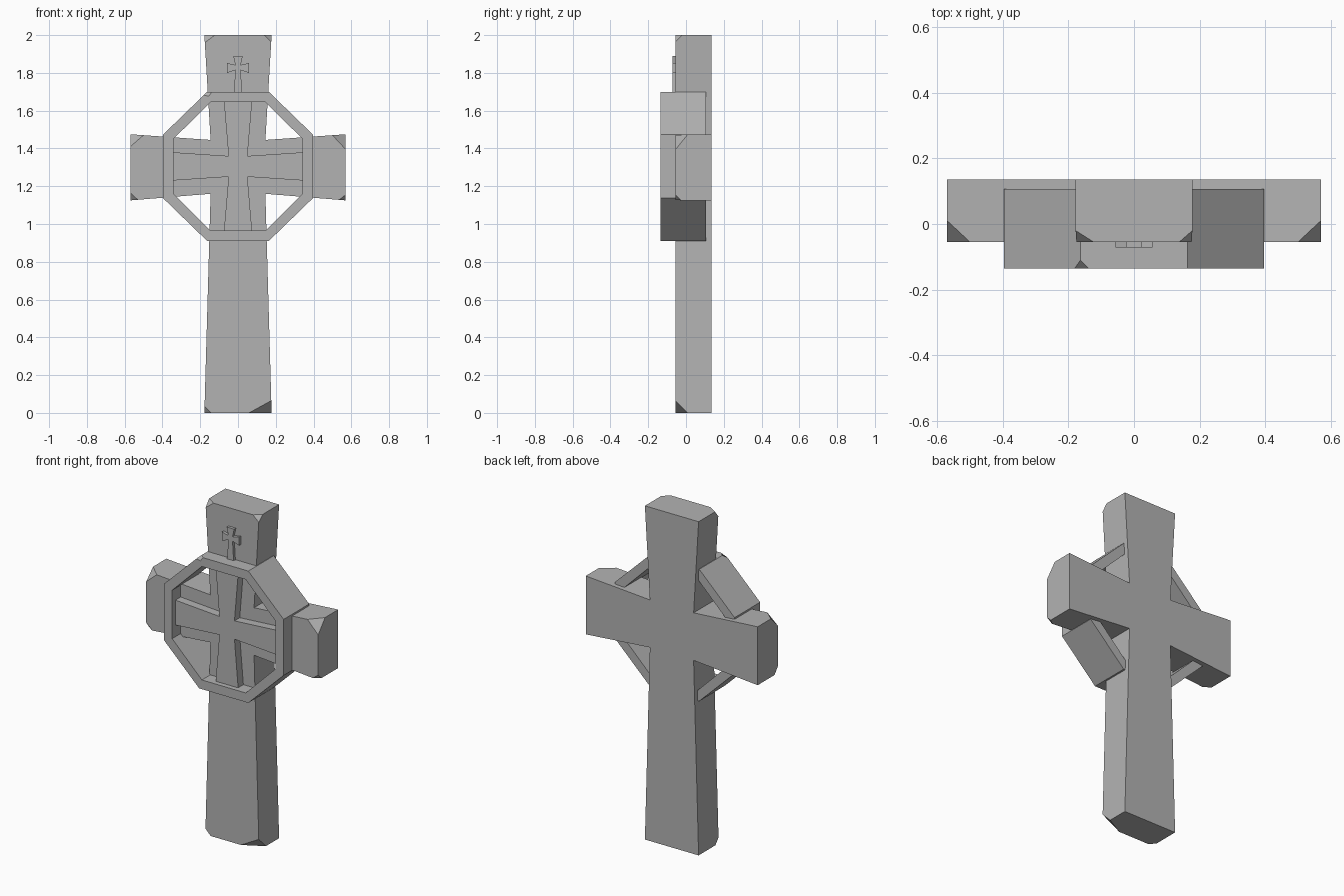
import bpy
import bmesh
from mathutils import Vector

if "Cube" in bpy.data.objects:
    bpy.data.objects.remove(bpy.data.objects["Cube"], do_unlink=True)

stone = bpy.data.materials.new("grey_stone")
stone.use_nodes = True
GREY = (0.45, 0.45, 0.45, 1)
stone.diffuse_color = GREY
stone.node_tree.nodes["Principled BSDF"].inputs["Base Color"].default_value = GREY


def finish(name, bm):
    bmesh.ops.recalc_face_normals(bm, faces=bm.faces[:])
    mesh = bpy.data.meshes.new(name)
    bm.to_mesh(mesh)
    bm.free()
    mesh.materials.append(stone)
    obj = bpy.data.objects.new(name, mesh)
    bpy.context.collection.objects.link(obj)
    return obj


def cross_outline(neck, shoulder, top, arm, foot):
    """Flared cross: neck half width, shoulder (low, high),
    top (half width, z), arm (x, low, high), foot (half width, z)."""
    right = [(foot[0], foot[1]), (neck, shoulder[0]), (arm[0], arm[1]),
             (arm[0], arm[2]), (neck, shoulder[1]), (top[0], top[1])]
    return right + [(-x, z) for x, z in reversed(right)]


def prism(outline, front, back):
    bm = bmesh.new()
    face = bm.faces.new([bm.verts.new((x, front, z)) for x, z in outline])
    made = bmesh.ops.extrude_face_region(bm, geom=[face], use_keep_orig=True)
    moved = [g for g in made["geom"] if isinstance(g, bmesh.types.BMVert)]
    bmesh.ops.translate(bm, verts=moved, vec=(0, back - front, 0))
    return bm


def nearest(bm, point):
    return min(bm.verts, key=lambda v: (v.co - Vector(point)).length)


def chip(bm, point, size):
    """Cut off a three-edged corner by the given lengths along x, y and z."""
    corner = nearest(bm, point)
    cuts = []
    for edge in list(corner.link_edges):
        d = edge.other_vert(corner).co - corner.co
        axis = max(range(3), key=lambda i: abs(d[i]))
        cuts.append(bmesh.utils.edge_split(edge, corner, size[axis] / d.length)[1])
    for a, b in ((0, 1), (1, 2), (2, 0)):
        shared = set(cuts[a].link_faces) & set(cuts[b].link_faces)
        bmesh.utils.face_split(shared.pop(), cuts[a], cuts[b])
    bmesh.ops.delete(bm, geom=[corner], context='VERTS')
    bm.faces.new(cuts)


# Main cross with chipped front corners
FRONT, BACK = -0.055, 0.135
body = prism(cross_outline(0.145, (1.16, 1.445), (0.178, 2.0),
                           (0.57, 1.125, 1.475), (0.178, 0)), FRONT, BACK)
for x, z, size in ((-0.178, 2.0, (0.055, 0.035, 0.04)),
                   (0.178, 2.0, (0.04, 0.035, 0.035)),
                   (-0.57, 1.475, (0.07, 0.065, 0.065)),
                   (0.57, 1.475, (0.07, 0.065, 0.08)),
                   (-0.57, 1.125, (0.04, 0.03, 0.04)),
                   (0.57, 1.125, (0.035, 0.03, 0.03)),
                   (-0.178, 0, (0.035, 0.03, 0.035)),
                   (0.178, 0, (0.12, 0.065, 0.065))):
    chip(body, (x, FRONT, z), size)
finish("main_cross", body)

# Raised cross inside the ring
finish("raised_inner_cross", prism(
    cross_outline(0.05, (1.25, 1.36), (0.075, 1.655),
                  (0.35, 1.23, 1.38), (0.075, 0.955)), -0.105, FRONT + 0.01))

# Small cross on the head
finish("small_head_cross", prism(
    cross_outline(0.014, (1.815, 1.842), (0.025, 1.89),
                  (0.057, 1.80, 1.852), (0.022, 1.69)), -0.072, FRONT + 0.01))

# Octagonal ring
CENTRE = 1.305


def octagon(short_x, long_x, short_z, long_z):
    quarter = [(long_x, short_z), (short_x, long_z)]
    half = quarter + [(-x, z) for x, z in reversed(quarter)]
    return half + [(-x, -z) for x, z in half]


ring = bmesh.new()
loops = []
for shape, y in ((octagon(0.163, 0.397, 0.168, 0.395), -0.135),
                 (octagon(0.163, 0.397, 0.168, 0.395), 0.107),
                 (octagon(0.145, 0.342, 0.145, 0.34), 0.107),
                 (octagon(0.145, 0.342, 0.145, 0.34), -0.135)):
    loops.append([ring.verts.new((x, y, CENTRE + z)) for x, z in shape])
for i in range(4):
    a, b = loops[i], loops[(i + 1) % 4]
    for k in range(8):
        n = (k + 1) % 8
        ring.faces.new((a[k], a[n], b[n], b[k]))
bmesh.ops.recalc_face_normals(ring, faces=ring.faces[:])
bmesh.ops.bevel(ring, geom=[nearest(ring, (-0.163, -0.135, 1.70))],
                offset=0.025, segments=1, affect='VERTICES')
finish("ring", ring)
